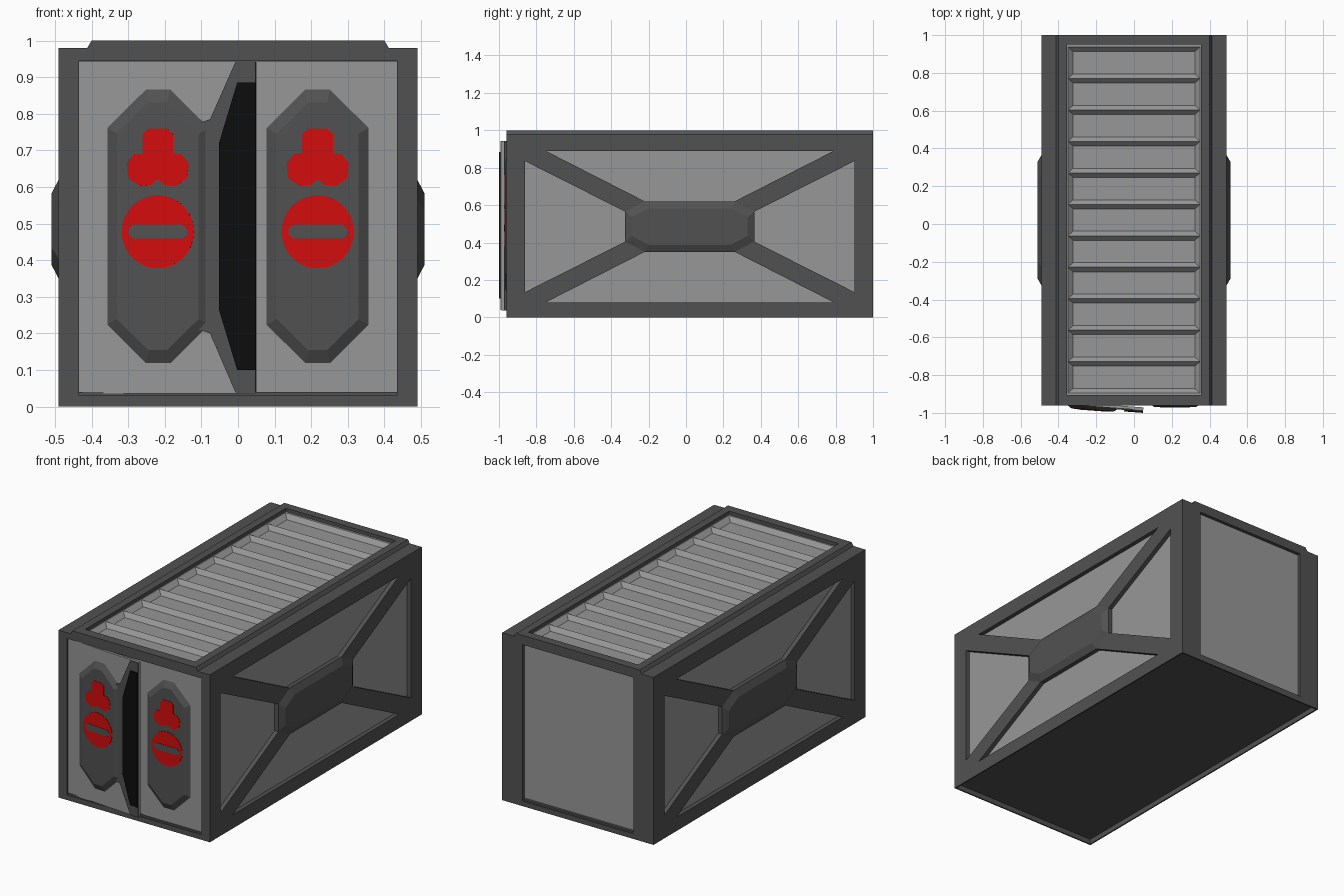
import bpy, bmesh, math
from mathutils import Matrix

if "Cube" in bpy.data.objects:
    bpy.data.objects.remove(bpy.data.objects["Cube"])


def material(name, rgb):
    m = bpy.data.materials.new(name)
    m.diffuse_color = (*rgb, 1)
    m.use_nodes = True
    m.node_tree.nodes["Principled BSDF"].inputs["Base Color"].default_value = m.diffuse_color
    return m


DARK = material("dark grey", (0.083, 0.083, 0.083))
LIGHT = material("light grey", (0.31, 0.31, 0.31))
BLACK = material("black", (0.004, 0.004, 0.004))
RED = material("red", (0.65, 0.004, 0.004))
NONE = Matrix.Identity(4)


def finish(name, bm, mat, matrix=NONE):
    bm.transform(matrix)
    bmesh.ops.recalc_face_normals(bm, faces=bm.faces)
    me = bpy.data.meshes.new(name)
    bm.to_mesh(me)
    bm.free()
    me.materials.append(mat)
    ob = bpy.data.objects.new(name, me)
    bpy.context.collection.objects.link(ob)
    return ob


def prism(name, axis, pts, d0, d1, mat, top=None, matrix=NONE):
    """Extrude an outline along an axis from d0 to d1, optionally tapering to `top`."""
    put = {"x": lambda p, q, d: (d, p, q), "y": lambda p, q, d: (p, d, q)}[axis]
    bm = bmesh.new()
    a = [bm.verts.new(put(p, q, d0)) for p, q in pts]
    b = [bm.verts.new(put(p, q, d1)) for p, q in (top or pts)]
    bm.faces.new(a)
    bm.faces.new(b)
    n = len(a)
    for i in range(n):
        j = (i + 1) % n
        bm.faces.new((a[i], a[j], b[j], b[i]))
    return finish(name, bm, mat, matrix)


def box(name, x0, x1, y0, y1, z0, z1, mat, matrix=NONE):
    return prism(name, "y", [(x0, z0), (x1, z0), (x1, z1), (x0, z1)], y0, y1, mat, matrix=matrix)


def octagon(cx, cz, hx, hz, kx, kz):
    q = [(hx, hz - kz), (hx - kx, hz)]
    q += [(-x, z) for x, z in reversed(q)]
    q += [(-x, -z) for x, z in q]
    return [(cx + x, cz + z) for x, z in q]


# Inner body and recessed floor
box("body", -0.465, 0.465, -0.945, 0.98, 0.035, 0.945, LIGHT)
box("floor", -0.485, 0.485, -0.955, 0.995, 0.03, 0.04, DARK)
for y0, y1, n in ((-0.96, -0.952, "front"), (0.992, 1.0, "back")):
    box(n + "_skirt", -0.49, 0.49, y0, y1, 0, 0.03, DARK)

# Side frames: border, braces and raised hub
YC, ZC = 0.02, 0.485
for s, n in ((-1, "left"), (1, "right")):
    def sbox(part, x0, x1, *rest):
        box(n + part, min(s * x0, s * x1), max(s * x0, s * x1), *rest, DARK)
    sbox("_skirt", 0.482, 0.49, -0.96, 1.0, 0, 0.03)
    sbox("_front_post", 0.435, 0.49, -0.96, -0.86, 0.03, 0.98)
    sbox("_back_post", 0.46, 0.49, 0.90, 1.0, 0.03, 0.98)
    sbox("_back_frame", 0.36, 0.49, 0.97, 1.0, 0.03, 0.98)
    sbox("_lower_beam", 0.46, 0.49, -0.86, 0.90, 0.03, 0.08)
    sbox("_upper_beam", 0.46, 0.49, -0.86, 0.90, 0.89, 0.98)
    for sy in (-1, 1):
        for sz in (-1, 1):
            half = [(0.88, 0.35), (0.88, 0.405), (0.77, 0.405), (0.24, 0.135), (0.345, 0.08)]
            prism(n + "_brace", "x", [(YC + sy * y, ZC + sz * z) for y, z in half],
                  s * 0.46, s * 0.49, DARK)
    base = octagon(YC, ZC, 0.345, 0.135, 0.105, 0.055)
    prism(n + "_hub_base", "x", base, s * 0.46, s * 0.49, DARK)
    prism(n + "_hub", "x", base, s * 0.49, s * 0.51, DARK,
          top=octagon(YC, ZC, 0.31, 0.097, 0.09, 0.047))
    # Roof ledge and bevelled roof rail
    sbox("_roof_ledge", 0.355, 0.49, -0.96, 1.0, 0.945, 0.98)
    prism(n + "_roof_rail", "y", [(s * 0.355, 0.98), (s * 0.412, 0.98), (s * 0.40, 1.0),
                                  (s * 0.355, 1.0)], -0.96, 1.0, DARK)

# Roof end rails, also the tops of the front and back openings
box("front_roof_rail", -0.355, 0.355, -0.96, -0.905, 0.945, 1.0, DARK)
box("back_roof_rail", -0.355, 0.355, 0.95, 1.0, 0.945, 1.0, DARK)

# Roof panel: a row of sunken trays sharing sharp ridges
bm = bmesh.new()
count, y_start, y_end = 11, -0.895, 0.937
pitch = (y_end - y_start) / count
for i in range(count):
    y0, y1 = y_start + i * pitch, y_start + (i + 1) * pitch
    rim = [bm.verts.new((x, y, 0.98)) for x, y in
           ((-0.35, y0), (0.35, y0), (0.35, y1), (-0.35, y1))]
    low = [bm.verts.new((x, y, 0.955)) for x, y in
           ((-0.322, y0 + 0.024), (0.322, y0 + 0.024), (0.322, y1 - 0.024), (-0.322, y1 - 0.024))]
    bm.faces.new(low)
    for a in range(4):
        b = (a + 1) % 4
        bm.faces.new((rim[a], rim[b], low[b], low[a]))
bmesh.ops.remove_doubles(bm, verts=bm.verts, dist=0.0005)
roof = finish("roof_trays", bm, LIGHT)
if sum(p.normal.z for p in roof.data.polygons) < 0:
    roof.data.flip_normals()
# Lip closing the gap around the trays
for s in (-1, 1):
    box("tray_lip", min(s * 0.35, s * 0.356), max(s * 0.35, s * 0.356), -0.905, 0.95, 0.945, 0.98, LIGHT)
box("front_tray_lip", -0.355, 0.355, -0.905, y_start, 0.945, 0.98, LIGHT)
box("back_tray_lip", -0.355, 0.355, y_end, 0.95, 0.945, 0.98, LIGHT)

# Doors: the left one stands slightly ajar on its outer hinge
hinge = Matrix.Translation((-0.435, -0.95, 0))
ajar = hinge @ Matrix.Rotation(-0.074, 4, "Z") @ hinge.inverted()
for s, n, M in ((1, "right", NONE), (-1, "left", ajar)):
    cx = s * 0.2175
    x0, x1 = (0.05, 0.435) if s > 0 else (-0.435, 0.05)
    box(n + "_door", x0, x1, -0.95, -0.935, 0.036, 0.943, LIGHT, M)
    # Bevelled door plate
    prism(n + "_door_plate", "y", octagon(cx, 0.4925, 0.1425, 0.3775, 0.108, 0.107),
          -0.948, -0.968, DARK, octagon(cx, 0.4925, 0.112, 0.338, 0.086, 0.085), M)
    # Painted warning marks
    half = [(0.025, 0.76), (0.042, 0.745), (0.042, 0.692), (0.065, 0.69), (0.085, 0.665),
            (0.08, 0.625), (0.05, 0.603), (0.02, 0.606)]
    mark = half + [(0, 0.622)] + [(-x, z) for x, z in reversed(half)]
    prism(n + "_three_lobed_mark", "y", [(cx + x, z) for x, z in mark],
          -0.967, -0.970, RED, matrix=M)
    disc = [(cx + 0.099 * math.cos(k * math.tau / 32), 0.478 + 0.1 * math.sin(k * math.tau / 32))
            for k in range(32)]
    prism(n + "_round_mark", "y", disc, -0.967, -0.970, RED, matrix=M)
    prism(n + "_round_mark_bar", "y", octagon(cx, 0.478, 0.08, 0.019, 0.012, 0.012),
          -0.969, -0.972, DARK, matrix=M)

# Latch strip along the free edge of the left door
prism("latch_plate", "y", [(0.05, 0.943), (-0.005, 0.943), (-0.075, 0.785), (-0.105, 0.775),
                           (-0.105, 0.21), (-0.075, 0.2), (-0.005, 0.038), (0.05, 0.038)],
      -0.948, -0.956, DARK, matrix=ajar)
prism("latch_seal", "y", [(0.05, 0.885), (0, 0.885), (-0.05, 0.72), (-0.05, 0.265),
                          (0, 0.1), (0.05, 0.1)], -0.955, -0.964, BLACK, matrix=ajar)
